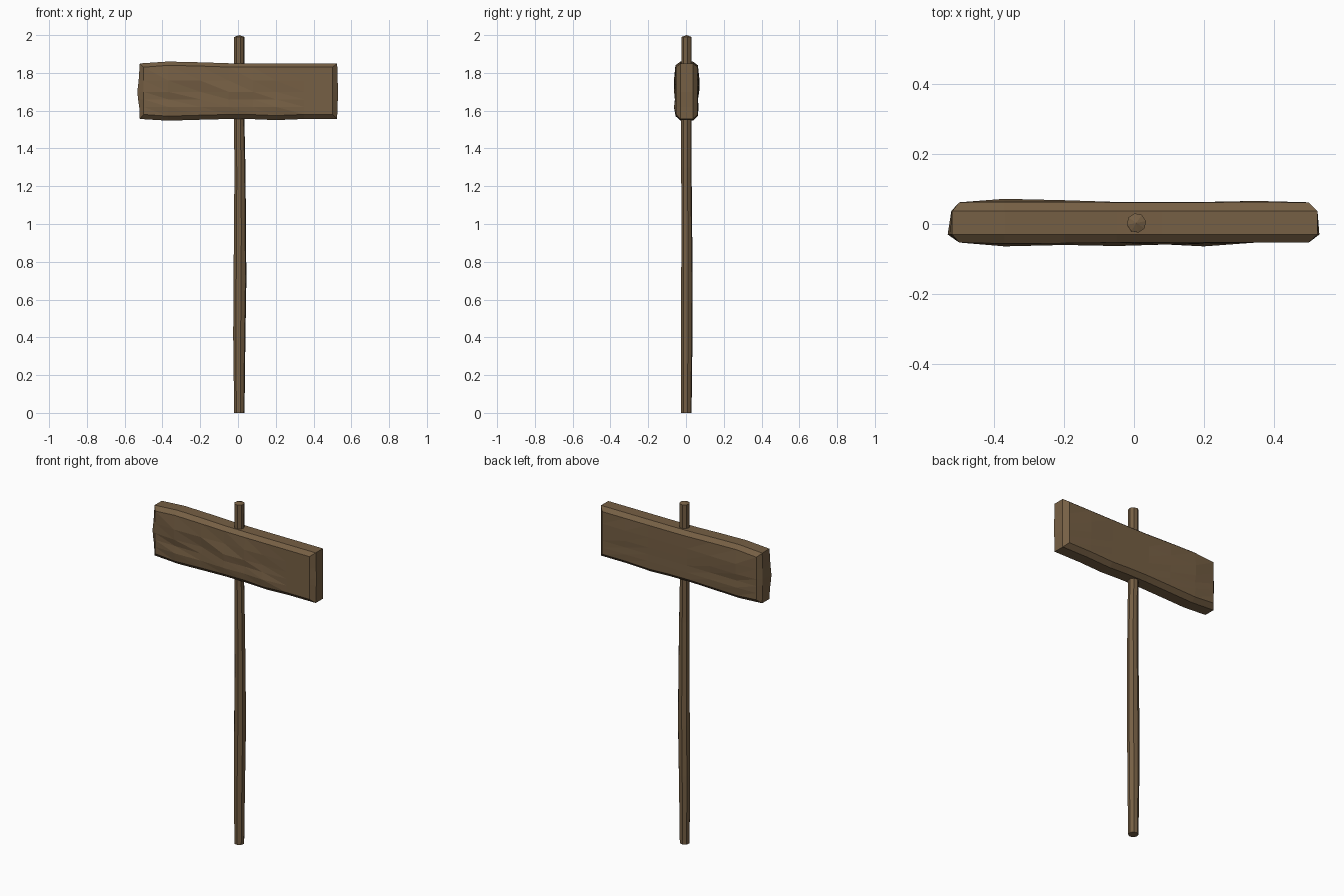
import bpy, bmesh, math

if "Cube" in bpy.data.objects:
    bpy.data.objects.remove(bpy.data.objects["Cube"])

wood = bpy.data.materials.new("weathered_wood")
wood.diffuse_color = (0.18, 0.115, 0.058, 1)
wood.use_nodes = True
wood.node_tree.nodes["Principled BSDF"].inputs["Base Color"].default_value = wood.diffuse_color


def finish(bm, name):
    bmesh.ops.recalc_face_normals(bm, faces=bm.faces)
    mesh = bpy.data.meshes.new(name)
    bm.to_mesh(mesh)
    bm.free()
    mesh.materials.append(wood)
    obj = bpy.data.objects.new(name, mesh)
    bpy.context.collection.objects.link(obj)
    return obj


# Post: slightly crooked eight-sided pole, rows of (z, centre x, centre y, x radius, y radius)
sections = [(0, .007, .002, .028, .028), (.4, .007, .004, .033, .031),
            (.7, .010, .005, .035, .031), (1.0, .011, .004, .032, .029),
            (1.3, .010, .002, .030, .028), (1.52, .007, .002, .028, .028),
            (1.99, .007, .003, .028, .028)]
bm = bmesh.new()
rings = []
for z, cx, cy, rx, ry in sections:
    rings.append([bm.verts.new((cx + rx * math.cos(k * math.tau / 8 + .2),
                                cy + ry * math.sin(k * math.tau / 8 + .2), z))
                  for k in range(8)])
for a, b in zip(rings, rings[1:]):
    for k in range(8):
        n = (k + 1) % 8
        bm.faces.new((a[k], a[n], b[n], b[k]))
bm.faces.new(rings[0])
tip = bm.verts.new((.007, .003, 2.0))
for k in range(8):
    bm.faces.new((rings[-1][k], rings[-1][(k + 1) % 8], tip))
finish(bm, "post")

# Board: chamfered plank with rough-hewn front and back grids
xs = [-.5, -.37, -.2, -.05, .08, .2, .35, .5]
zs = [1.58, 1.62, 1.66, 1.70, 1.76, 1.83]
NX, NZ = len(xs), len(zs)
top_bump = [0, .010, .006, .001, 0, 0, 0, 0]
low_bump = [0, -.009, -.004, 0, -.001, -.006, 0, 0]
left_bump = [0, .003, .009, .013, .006, 0]
# hewn relief on the front, rows from bottom to top (millimetres)
front_relief = [[0, 2, 0, 2, 0, 3, 0, 0],
                [0, 8, 4, 9, 5, 11, 0, 0],
                [0, 1, 2, 6, 1, 4, 0, 0],
                [0, 9, -1, 10, 6, 0, 0, 0],
                [0, 11, 7, 1, 6, 2, 0, 0],
                [0, 3, 2, 0, 0, 0, 0, 0]]
back_bump = [0, .010, .006, .001, .001, .001, .004, 0]
row_weight = [0, .5, .1, .8, 1, .1]


def corner(layer, i, j):
    x, z = xs[i], zs[j]
    if layer == 0:
        y = -.053 - front_relief[j][i] / 1000
    elif layer == 3:
        y = .062 + back_bump[i] * row_weight[j]
    else:
        y = -.03 if layer == 1 else .037
        if i == 0:
            x = -.52 - left_bump[j] * (1 if layer == 1 else .2)
        if i == NX - 1:
            x = .525 + left_bump[j] * (.4 if layer == 1 else 0)
        if j == 0:
            z = 1.556
        if j == NZ - 1:
            z = 1.850
    if j == NZ - 1:
        z += top_bump[i]
    if j == 0:
        z += low_bump[i]
    return x, y, z


rim = ([(i, 0) for i in range(NX)] + [(NX - 1, j) for j in range(1, NZ)]
       + [(i, NZ - 1) for i in range(NX - 2, -1, -1)]
       + [(0, j) for j in range(NZ - 2, 0, -1)])
bm = bmesh.new()
v = {}
for layer in range(4):
    cells = rim if layer in (1, 2) else [(i, j) for i in range(NX) for j in range(NZ)]
    for i, j in cells:
        v[layer, i, j] = bm.verts.new(corner(layer, i, j))
# sloping chamfers and edges
for layer in range(3):
    for a, b in zip(rim, rim[1:] + rim[:1]):
        bm.faces.new((v[(layer, *a)], v[(layer, *b)],
                      v[(layer + 1, *b)], v[(layer + 1, *a)]))
# broad faces, split along descending grain
for layer in (0, 3):
    for i in range(NX - 1):
        for j in range(NZ - 1):
            a, b = v[layer, i, j], v[layer, i + 1, j]
            c, d = v[layer, i + 1, j + 1], v[layer, i, j + 1]
            bm.faces.new((a, b, d))
            bm.faces.new((b, c, d))
finish(bm, "sign_board")
